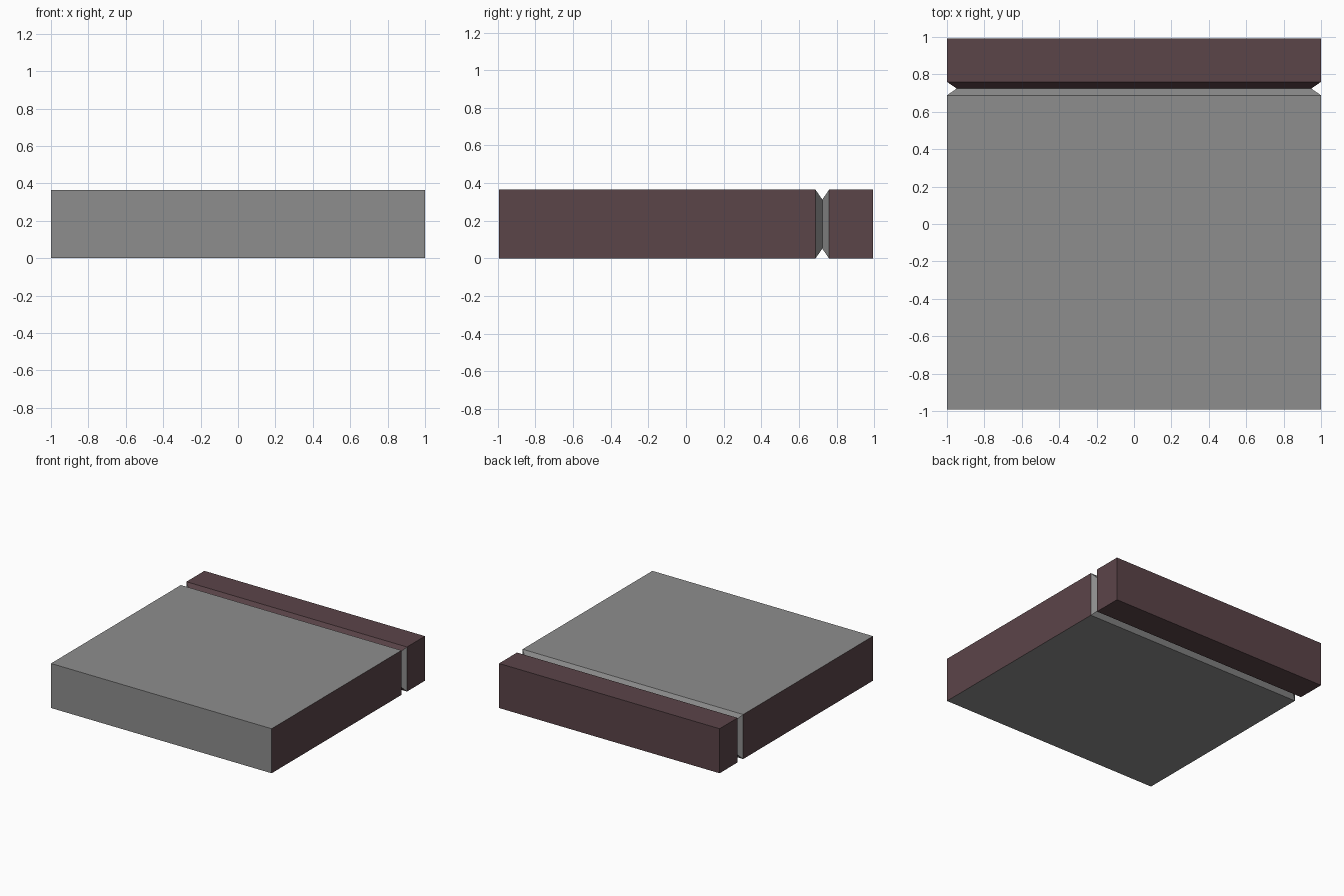
import bpy, bmesh

if "Cube" in bpy.data.objects:
    bpy.data.objects.remove(bpy.data.objects["Cube"])


def flat(name, rgb):
    m = bpy.data.materials.new(name)
    m.diffuse_color = (*rgb, 1)
    m.use_nodes = True
    m.node_tree.nodes["Principled BSDF"].inputs["Base Color"].default_value = m.diffuse_color
    return m


grey = flat("grey", (0.27, 0.27, 0.27))
maroon = flat("dark maroon", (0.105, 0.058, 0.066))

H, Y, INSET, GROOVE = 0.365, 0.993, 0.052, 0.724

# Closed slab lofted front to back, pinched by a V groove near the back
sections = [(-Y, 0), (0.688, 0), (GROOVE, INSET), (0.76, 0), (Y, 0)]
bm = bmesh.new()
rings = []
for y, d in sections:
    corners = [(-1 + d, d), (1 - d, d), (1 - d, H - d), (-1 + d, H - d)]
    rings.append([bm.verts.new((x, y, z)) for x, z in corners])
for a, b in zip(rings, rings[1:]):
    for i in range(4):
        j = (i + 1) % 4
        bm.faces.new((a[i], a[j], b[j], b[i]))
bm.faces.new(rings[0])
bm.faces.new(rings[-1])
bmesh.ops.recalc_face_normals(bm, faces=bm.faces)

# Maroon flat sides and back bar; grey top, bottom, front and groove ends
for f in bm.faces:
    n, c = f.normal, f.calc_center_median()
    flat_side = abs(n.x) > 0.99
    groove_end = 0.1 < abs(n.x) < 0.99
    back_bar = c.y > GROOVE and not groove_end
    f.material_index = 1 if flat_side or back_bar else 0

me = bpy.data.meshes.new("grooved_slab")
bm.to_mesh(me)
bm.free()
me.materials.append(grey)
me.materials.append(maroon)
ob = bpy.data.objects.new("grooved_slab", me)
bpy.context.collection.objects.link(ob)
